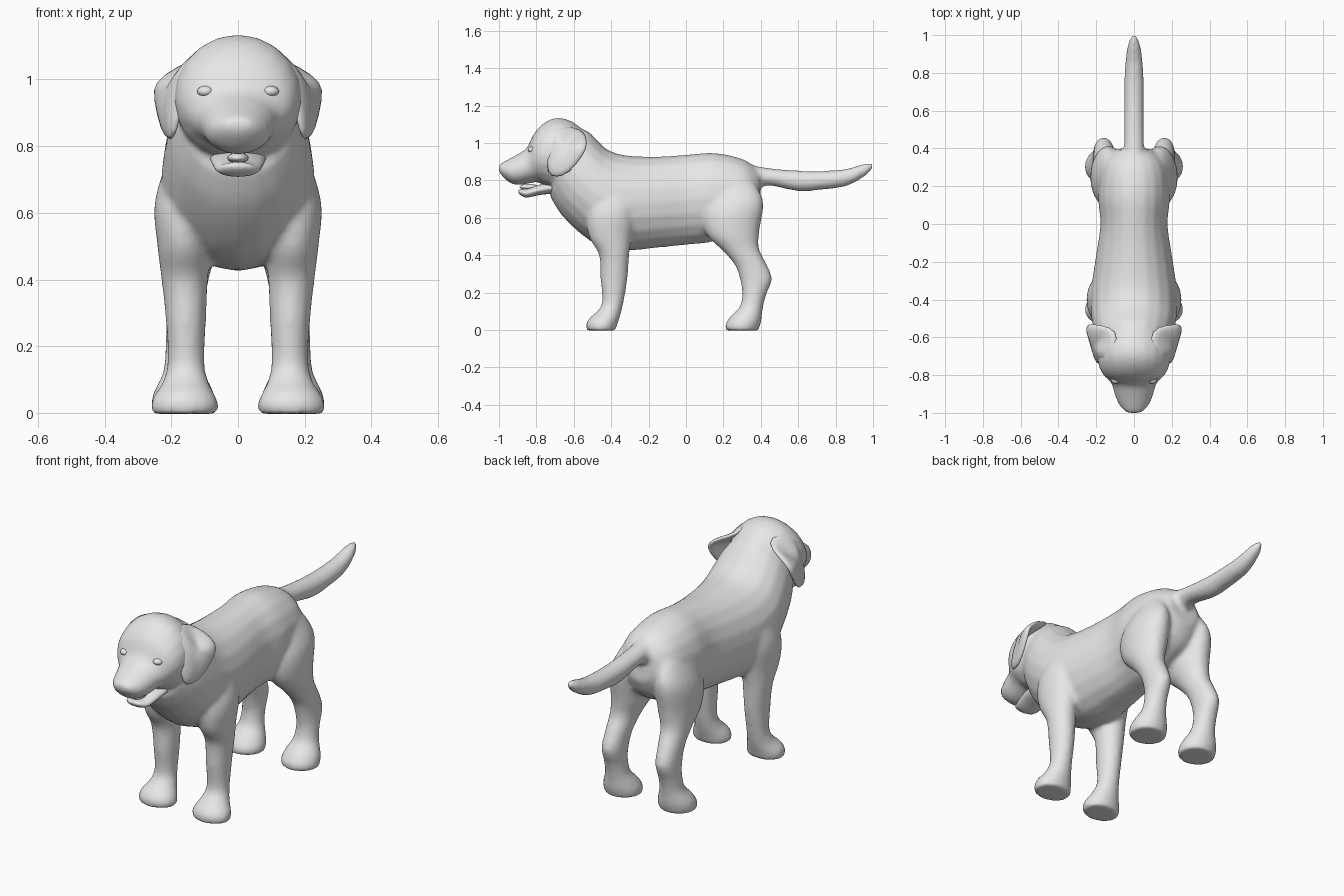
import bpy, bmesh, math
from mathutils import Vector, Matrix

if "Cube" in bpy.data.objects:
    bpy.data.objects.remove(bpy.data.objects["Cube"])

fur = bpy.data.materials.new("grey")
fur.diffuse_color = (0.8, 0.8, 0.8, 1)
fur.use_nodes = True
fur.node_tree.nodes["Principled BSDF"].inputs["Base Color"].default_value = fur.diffuse_color


def catmull(a, b, c, d, t):
    return [0.5 * (2 * q + (r - p) * t + (2 * p - 5 * q + 4 * r - s) * t * t
                   + (3 * q - p - 3 * r + s) * t ** 3) for p, q, r, s in zip(a, b, c, d)]


def loft(bm, sections, side=1, segs=20, steps=4):
    """Skin ellipses given as (y1, z1, y2, z2, half width, x centre)."""
    n = len(sections)
    dense = []
    for i in range(n - 1):
        ctrl = [sections[min(max(i + k, 0), n - 1)] for k in (-1, 0, 1, 2)]
        dense += [catmull(*ctrl, s / steps) for s in range(steps)]
    dense.append(sections[-1])
    rings = []
    for y1, z1, y2, z2, w, x in dense:
        ring = []
        for k in range(segs):
            a = math.tau * k / segs
            u = 0.5 + 0.5 * math.cos(a)
            ring.append(bm.verts.new((side * (x + w * math.sin(a)),
                                      y2 + (y1 - y2) * u, z2 + (z1 - z2) * u)))
        rings.append(ring)
    for r, q in zip(rings, rings[1:]):
        for k in range(segs):
            j = (k + 1) % segs
            bm.faces.new((r[k], r[j], q[j], q[k]))
    bm.faces.new(rings[0])
    bm.faces.new(rings[-1])


def finish(bm, name):
    bmesh.ops.recalc_face_normals(bm, faces=bm.faces)
    for f in bm.faces:
        f.smooth = True
    me = bpy.data.meshes.new(name)
    bm.to_mesh(me)
    bm.free()
    me.materials.append(fur)
    ob = bpy.data.objects.new(name, me)
    bpy.context.collection.objects.link(ob)
    return ob


def ellipsoid(name, loc, size):
    bm = bmesh.new()
    bmesh.ops.create_uvsphere(bm, u_segments=16, v_segments=10, radius=1,
                              matrix=Matrix.LocRotScale(Vector(loc), None, Vector(size)))
    return finish(bm, name)


# torso, rising into the neck
torso = [
    (.385, .86, .405, .67, .09, 0), (.30, .915, .34, .56, .165, 0),
    (.15, .947, .15, .475, .19, 0), (0, .937, 0, .455, .178, 0),
    (-.165, .927, -.15, .44, .20, 0), (-.33, .935, -.32, .425, .225, 0),
    (-.42, .965, -.47, .455, .23, 0), (-.47, 1.01, -.57, .52, .222, 0),
    (-.52, 1.06, -.67, .62, .205, 0), (-.57, 1.08, -.73, .72, .18, 0)]
# skull tapering to the muzzle
head = [
    (-.53, 1.05, -.60, .80, .13, 0), (-.60, 1.11, -.65, .76, .175, 0),
    (-.68, 1.135, -.70, .75, .192, 0), (-.75, 1.113, -.75, .765, .187, 0),
    (-.81, 1.055, -.79, .79, .163, 0), (-.85, .975, -.83, .785, .122, 0),
    (-.90, .94, -.89, .775, .105, 0), (-.955, .91, -.94, .785, .085, 0),
    (-.99, .89, -.985, .825, .055, 0), (-1.003, .88, -1.0, .85, .03, 0)]
tail = [
    (.34, .885, .37, .74, .06, 0), (.44, .866, .44, .772, .052, 0),
    (.60, .852, .60, .742, .053, 0), (.72, .85, .73, .75, .052, 0),
    (.85, .86, .86, .77, .047, 0), (.95, .888, .96, .825, .032, 0),
    (.995, .893, 1.005, .873, .01, 0)]
front_leg = [
    (-.48, .78, -.30, .80, .05, .15), (-.53, .62, -.27, .65, .085, .165),
    (-.52, .50, -.29, .50, .08, .162), (-.465, .40, -.303, .40, .07, .16),
    (-.457, .27, -.313, .27, .06, .156), (-.448, .15, -.333, .15, .056, .156),
    (-.475, .10, -.35, .08, .07, .157), (-.515, .065, -.363, .04, .092, .16),
    (-.535, .03, -.37, .02, .102, .16), (-.53, -.003, -.375, -.003, .098, .16)]
hind_leg = [
    (.16, .78, .37, .78, .05, .12), (.09, .63, .415, .68, .09, .135),
    (.11, .51, .393, .53, .09, .14), (.20, .42, .39, .44, .07, .15),
    (.265, .34, .427, .36, .06, .156), (.293, .25, .46, .275, .056, .16),
    (.30, .18, .43, .19, .056, .162), (.285, .12, .412, .12, .064, .162),
    (.24, .075, .403, .05, .09, .163), (.21, .03, .395, .02, .1, .162),
    (.213, -.003, .388, -.003, .095, .162)]

# one continuous skin fused from the overlapping lofts
bm = bmesh.new()
for part in (torso, head, tail):
    loft(bm, part)
for part in (front_leg, hind_leg):
    for s in (-1, 1):
        loft(bm, part, s)
body = finish(bm, "body")
rm = body.modifiers.new("Fuse", 'REMESH')
rm.mode = 'VOXEL'
rm.voxel_size = 0.012
rm.use_smooth_shade = True
sm = body.modifiers.new("Soften", 'SMOOTH')
sm.factor = 0.5
sm.iterations = 8

# lower jaw and tongue
bm = bmesh.new()
loft(bm, [(-.70, .80, -.70, .73, .085, 0), (-.79, .775, -.78, .722, .078, 0),
          (-.85, .755, -.85, .708, .065, 0), (-.885, .752, -.88, .718, .045, 0),
          (-.897, .745, -.895, .732, .02, 0)])
finish(bm, "lower_jaw")
ellipsoid("tongue", (0, -.84, .765), (.032, .05, .016))

# floppy ears: a bulged fan, flaring at the back
outline = [(.10, -.65, 1.108), (.145, -.73, 1.08), (.175, -.75, .95), (.20, -.752, .83),
           (.213, -.70, .81), (.235, -.63, .83), (.26, -.545, .94), (.258, -.53, .995),
           (.18, -.535, 1.05), (.09, -.56, 1.085)]
for s, label in ((1, "left_ear"), (-1, "right_ear")):
    bm = bmesh.new()
    mid = Vector((.222, -.645, .97))
    rim = [bm.verts.new((s * x, y, z)) for x, y, z in outline]
    inner = []
    for p in outline:
        q = mid.lerp(Vector(p), .55) + Vector((.006, 0, .004))
        inner.append(bm.verts.new((s * q.x, q.y, q.z)))
    hub = bm.verts.new((s * mid.x, mid.y, mid.z))
    for k in range(len(rim)):
        j = (k + 1) % len(rim)
        bm.faces.new((rim[k], rim[j], inner[j], inner[k]))
        bm.faces.new((inner[k], inner[j], hub))
    # make every ear face point away from the head
    bmesh.ops.recalc_face_normals(bm, faces=bm.faces)
    bm.normal_update()
    if sum(f.normal.x for f in bm.faces) * s < 0:
        bmesh.ops.reverse_faces(bm, faces=bm.faces)
    me = bpy.data.meshes.new(label)
    for f in bm.faces:
        f.smooth = True
    bm.to_mesh(me)
    bm.free()
    me.materials.append(fur)
    ear = bpy.data.objects.new(label, me)
    bpy.context.collection.objects.link(ear)
    th = ear.modifiers.new("Thickness", 'SOLIDIFY')
    th.thickness = 0.025
    th.offset = -1
    sub = ear.modifiers.new("Round", 'SUBSURF')
    sub.levels = sub.render_levels = 1

# eyes
for s, label in ((1, "left_eye"), (-1, "right_eye")):
    ellipsoid(label, (s * .097, -.822, .964), (.026, .024, .017))
